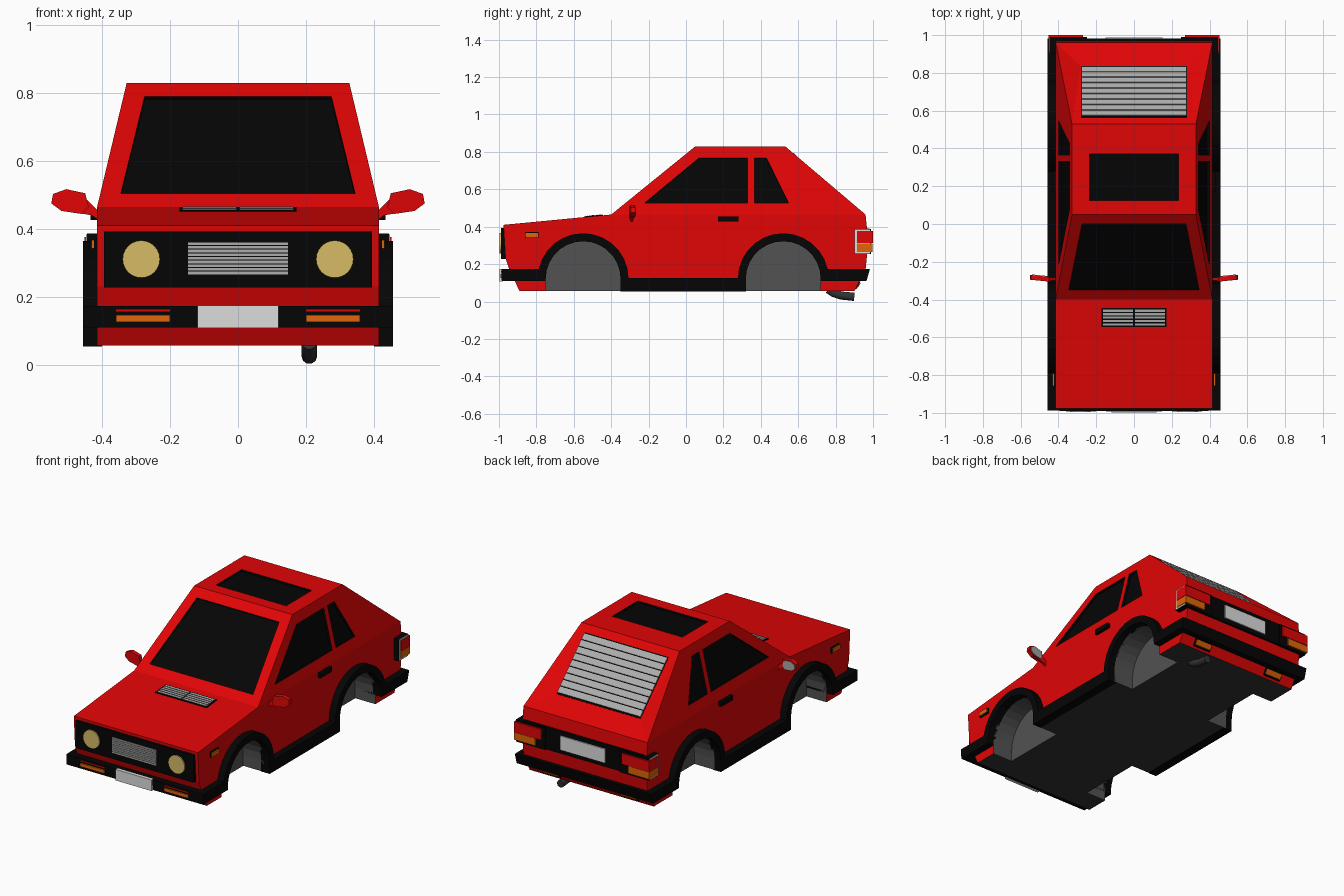
import bpy, bmesh, math
from mathutils import Vector

if "Cube" in bpy.data.objects:
    bpy.data.objects.remove(bpy.data.objects["Cube"])


def material(name, rgb):
    m = bpy.data.materials.new(name)
    m.diffuse_color = (*rgb, 1)
    m.use_nodes = True
    m.node_tree.nodes["Principled BSDF"].inputs["Base Color"].default_value = m.diffuse_color
    return m


RED = material("red_paint", (0.75, 0.0015, 0.0018))
BLACK = material("black_trim", (0.0015, 0.0015, 0.0015))
FLOOR = material("dark_grey", (0.033, 0.033, 0.033))
WELL = material("mid_grey", (0.085, 0.085, 0.085))
PLATE = material("light_grey", (0.72, 0.72, 0.72))
SLAT = material("slat_grey", (0.42, 0.42, 0.42))
LAMP = material("headlamp_yellow", (0.68, 0.50, 0.13))
ORANGE = material("orange", (0.75, 0.13, 0.002))


def to_object(name, bm, mats):
    bmesh.ops.recalc_face_normals(bm, faces=bm.faces)
    me = bpy.data.meshes.new(name)
    bm.to_mesh(me)
    bm.free()
    for m in mats:
        me.materials.append(m)
    ob = bpy.data.objects.new(name, me)
    bpy.context.scene.collection.objects.link(ob)
    return ob


def add_prism(bm, pts, vec, index=0):
    vec = Vector(vec)
    a = [bm.verts.new(p) for p in pts]
    b = [bm.verts.new(Vector(p) + vec) for p in pts]
    faces = [bm.faces.new(a), bm.faces.new(b[::-1])]
    n = len(pts)
    for i in range(n):
        j = (i + 1) % n
        faces.append(bm.faces.new((a[i], b[i], b[j], a[j])))
    for f in faces:
        f.material_index = index


def flip(pts, v):
    return [(-p[0], p[1], p[2]) for p in pts], (-v[0], v[1], v[2])


def prisms(name, shapes, mat, mirror=False):
    """One object from (outline, extrusion vector) pairs, optionally mirrored in x."""
    bm = bmesh.new()
    for pts, v in shapes:
        add_prism(bm, pts, v)
        if mirror:
            add_prism(bm, *flip(pts, v))
    return to_object(name, bm, [mat])


def box(x0, x1, y0, y1, z0, z1):
    return [(x0, y0, z0), (x1, y0, z0), (x1, y1, z0), (x0, y1, z0)], (0, 0, z1 - z0)


def side(profile, x0, x1):
    return [(x0, y, z) for y, z in profile], (x1 - x0, 0, 0)


def arc(cy, r, cz=0.122, n=14):
    return [(cy - r * math.cos(math.pi * i / n), cz + r * math.sin(math.pi * i / n)) for i in range(n + 1)]


# Surface positions and normals for parts lying on the body
def flank(y, z): return (0.415 - (z - 0.465) * 0.238, y, z)
def screen(x, z): return (x, -0.40 + (z - 0.465) * 1.233, z)
def hatch(x, y): return (x, y, 0.83 - (y - 0.53) * 1.0)
def hood(x, y): return (x, y, 0.41 + (y + 0.976) * 0.0955)
N_FLANK, N_SCREEN = Vector((0.973, 0, 0.232)), Vector((0, -0.63, 0.777))
N_HATCH, N_HOOD = Vector((0, 0.707, 0.707)), Vector((0, -0.095, 0.995))


def patch(surface, x, a, b, normal, height, base=0.0):
    pts = [surface(-x, a), surface(x, a), surface(x, b), surface(-x, b)]
    return [Vector(p) + normal * base for p in pts], normal * height


def recess(pts, normal, depth):
    return [Vector(p) + normal * 0.01 for p in pts], normal * -(0.01 + depth)


# Body shell: lower prism, then cabin pulled up from its top face
profile = [(-0.89, 0.056), (-0.945, 0.17), (-0.965, 0.23), (-0.976, 0.41), (-0.40, 0.465),
           (0.96, 0.465), (0.975, 0.32), (0.96, 0.17), (0.90, 0.056)]
bm = bmesh.new()
add_prism(bm, *side(profile, -0.415, 0.415))
bmesh.ops.recalc_face_normals(bm, faces=bm.faces)
top = next(f for f in bm.faces if f.normal.z > 0.999)
new = bmesh.ops.extrude_face_region(bm, geom=[top])["geom"]
if top.is_valid:
    bmesh.ops.delete(bm, geom=[top], context='FACES_ONLY')
for v in new:
    if isinstance(v, bmesh.types.BMVert):
        v.co = (math.copysign(0.328, v.co.x), 0.05 if v.co.y < 0 else 0.53, 0.83)

# Tailgate dished in toward the lower louvre corners
gate = next(f for f in bm.faces if len(f.verts) == 4 and
            all(v.co.y > 0.5 and v.co.z > 0.46 for v in f.verts))
corner = {(v.co.x > 0, v.co.z > 0.6): v for v in gate.verts}
bmesh.ops.delete(bm, geom=[gate], context='FACES_ONLY')
low = {s: bm.verts.new(hatch(0.283 if s else -0.283, 0.837)) for s in (False, True)}
bm.faces.new((corner[False, True], corner[True, True], low[True], low[False]))
bm.faces.new((low[False], low[True], corner[True, False], corner[False, False]))
for s in (False, True):
    bm.faces.new((corner[s, True], low[s], corner[s, False]))
bmesh.ops.recalc_face_normals(bm, faces=bm.faces)
for f in bm.faces:
    f.material_index = 1 if f.normal.z < -0.9 else 0
BODY_MATS = [RED, FLOOR, WELL, BLACK]
body = to_object("body", bm, BODY_MATS)

# Wheel wells and recessed glass cut into the body
WHEELS = (-0.55, 0.52)
windscreen = [screen(-0.345, 0.505), screen(0.345, 0.505), screen(0.275, 0.79), screen(-0.275, 0.79)]
sunroof = [(-0.235, 0.125, 0.83), (0.235, 0.125, 0.83), (0.235, 0.37, 0.83), (-0.235, 0.37, 0.83)]
door = [(-0.22, 0.528), (0.07, 0.768), (0.33, 0.768), (0.33, 0.528)]
quarter = [(0.365, 0.528), (0.365, 0.768), (0.43, 0.768), (0.548, 0.528)]
bm = bmesh.new()
for cy in WHEELS:
    for s in (-1, 1):
        outline = arc(cy, 0.2) + [(cy + 0.2, 0.0), (cy - 0.2, 0.0)]
        add_prism(bm, *side(outline, s * 0.28, s * 0.6), 2)
add_prism(bm, *recess(windscreen, N_SCREEN, 0.012), 3)
add_prism(bm, *recess(sunroof, Vector((0, 0, 1)), 0.012), 3)
for w in (door, quarter):
    cut = recess([flank(*p) for p in w], N_FLANK, 0.015)
    add_prism(bm, *cut, 3)
    add_prism(bm, *flip(*cut), 3)
cutter = to_object("body_cutter", bm, BODY_MATS)
cutter.hide_render = True
mod = body.modifiers.new("cuts", 'BOOLEAN')
mod.operation, mod.object, mod.solver, mod.material_mode = 'DIFFERENCE', cutter, 'EXACT', 'INDEX'
bpy.context.view_layer.objects.active = body
bpy.ops.object.modifier_apply(modifier=mod.name)
bpy.data.objects.remove(cutter)

# Wheel arch flares, sills and bumpers
rings = [side(arc(cy, 0.243) + arc(cy, 0.2)[::-1], 0.40, 0.457) for cy in WHEELS]
prisms("arch_flares", rings, BLACK, True)
prisms("sills", [side([(-0.35, 0.054), (0.32, 0.054), (0.32, 0.125), (-0.35, 0.125)], 0.40, 0.457)], BLACK, True)
prisms("front_bumper", [side([(-0.75, 0.11), (-0.985, 0.11), (-0.987, 0.173), (-0.75, 0.173)], -0.457, 0.457)], BLACK)
prisms("rear_bumper", [side([(0.72, 0.11), (0.965, 0.11), (0.983, 0.173), (0.72, 0.173)], -0.457, 0.457)], BLACK)

# Rear louvre
prisms("louvre_base", [patch(hatch, 0.28, 0.565, 0.835, N_HATCH, 0.002)], BLACK)
prisms("louvre_slats", [patch(hatch, 0.278, 0.571 + i * 0.029, 0.596 + i * 0.029, N_HATCH, 0.008)
                        for i in range(9)], SLAT)

# Hood vent
prisms("hood_vent", [patch(hood, 0.172, -0.545, -0.445, N_HOOD, 0.004)], BLACK)
slats = []
for i in range(5):
    y = -0.537 + i * 0.018
    slats.append(([hood(0.004, y), hood(0.163, y), hood(0.163, y + 0.012), hood(0.004, y + 0.012)], N_HOOD * 0.006))
prisms("hood_vent_slats", slats, SLAT, True)

# Front panel, grille and headlamps
prisms("front_panel", [box(-0.395, 0.395, -0.989, -0.95, 0.228, 0.393)], BLACK)
prisms("grille_slats", [box(-0.148, 0.148, -0.993, -0.98, 0.266 + i * 0.0108, 0.274 + i * 0.0108)
                        for i in range(9)], SLAT)
disc = [(0.285 + 0.055 * math.cos(math.tau * i / 24), -0.996, 0.311 + 0.055 * math.sin(math.tau * i / 24))
        for i in range(24)]
prisms("headlamps", [(disc, (0, 0.02, 0))], LAMP, True)

# Bumper lamps, side markers and number plates
prisms("front_indicators", [box(0.20, 0.36, -0.993, -0.97, 0.126, 0.146)], ORANGE, True)
prisms("front_indicator_strips", [box(0.20, 0.36, -0.990, -0.97, 0.156, 0.162)], RED, True)
prisms("front_number_plate", [box(-0.12, 0.12, -0.998, -0.98, 0.108, 0.175)], PLATE)
prisms("marker_frames", [box(0.41, 0.424, -0.862, -0.788, 0.339, 0.371)], BLACK, True)
prisms("side_markers", [box(0.41, 0.432, -0.858, -0.792, 0.343, 0.367)], ORANGE, True)
prisms("door_handles", [box(0.41, 0.434, 0.17, 0.28, 0.427, 0.455)], BLACK, True)

# Tail panel, tail lamps and rear indicators
prisms("tail_panel", [box(-0.40, 0.40, 0.95, 0.981, 0.255, 0.39)], BLACK)
prisms("rear_number_plate", [box(-0.15, 0.15, 0.97, 0.988, 0.28, 0.365)], PLATE)
prisms("tail_lamp_housings", [box(0.25, 0.445, 0.90, 0.990, 0.254, 0.387)], BLACK, True)
prisms("tail_lamp_frames", [box(0.36, 0.448, 0.902, 0.985, 0.257, 0.384)], PLATE, True)
prisms("tail_lamp_reds", [box(0.27, 0.452, 0.914, 1.0, 0.312, 0.376)], RED, True)
prisms("tail_lamp_oranges", [box(0.31, 0.452, 0.914, 0.998, 0.266, 0.310)], ORANGE, True)
valance = [(0.88, 0.068), (0.912, 0.068), (0.934, 0.108), (0.88, 0.108)]
prisms("rear_indicator_frames", [side(valance, 0.20, 0.32)], BLACK, True)
lens = [(0.88, 0.074), (0.919, 0.074), (0.935, 0.100), (0.88, 0.100)]
prisms("rear_indicators", [side(lens, 0.207, 0.313)], ORANGE, True)

# Door mirrors
head = [(0.45, 0.505), (0.506, 0.517), (0.545, 0.503), (0.55, 0.475), (0.52, 0.453), (0.46, 0.444), (0.44, 0.465)]
arm = [(0.41, 0.425), (0.41, 0.452), (0.455, 0.495), (0.465, 0.446), (0.43, 0.44)]
prisms("mirrors", [([(x, -0.305 + (x - 0.45) * 0.1, z) for x, z in head], (0, 0.025, 0)),
                   ([(x, -0.298, z) for x, z in arm], (0, 0.014, 0))], RED, True)
glass = [(0.5 + (x - 0.5) * 0.8, -0.281 + (x - 0.45) * 0.08, 0.48 + (z - 0.48) * 0.8) for x, z in head]
prisms("mirror_glass", [(glass, (0, 0.006, 0))], SLAT, True)

# Exhaust pipe
cu = bpy.data.curves.new("exhaust", 'CURVE')
cu.dimensions, cu.bevel_depth, cu.bevel_resolution, cu.use_fill_caps = '3D', 0.023, 3, True
sp = cu.splines.new('POLY')
path = [(0.76, 0.065), (0.79, 0.045), (0.83, 0.032), (0.90, 0.025)]
sp.points.add(len(path) - 1)
for p, (y, z) in zip(sp.points, path):
    p.co = (0.21, y, z, 1)
cu.materials.append(FLOOR)
bpy.context.scene.collection.objects.link(bpy.data.objects.new("exhaust", cu))
